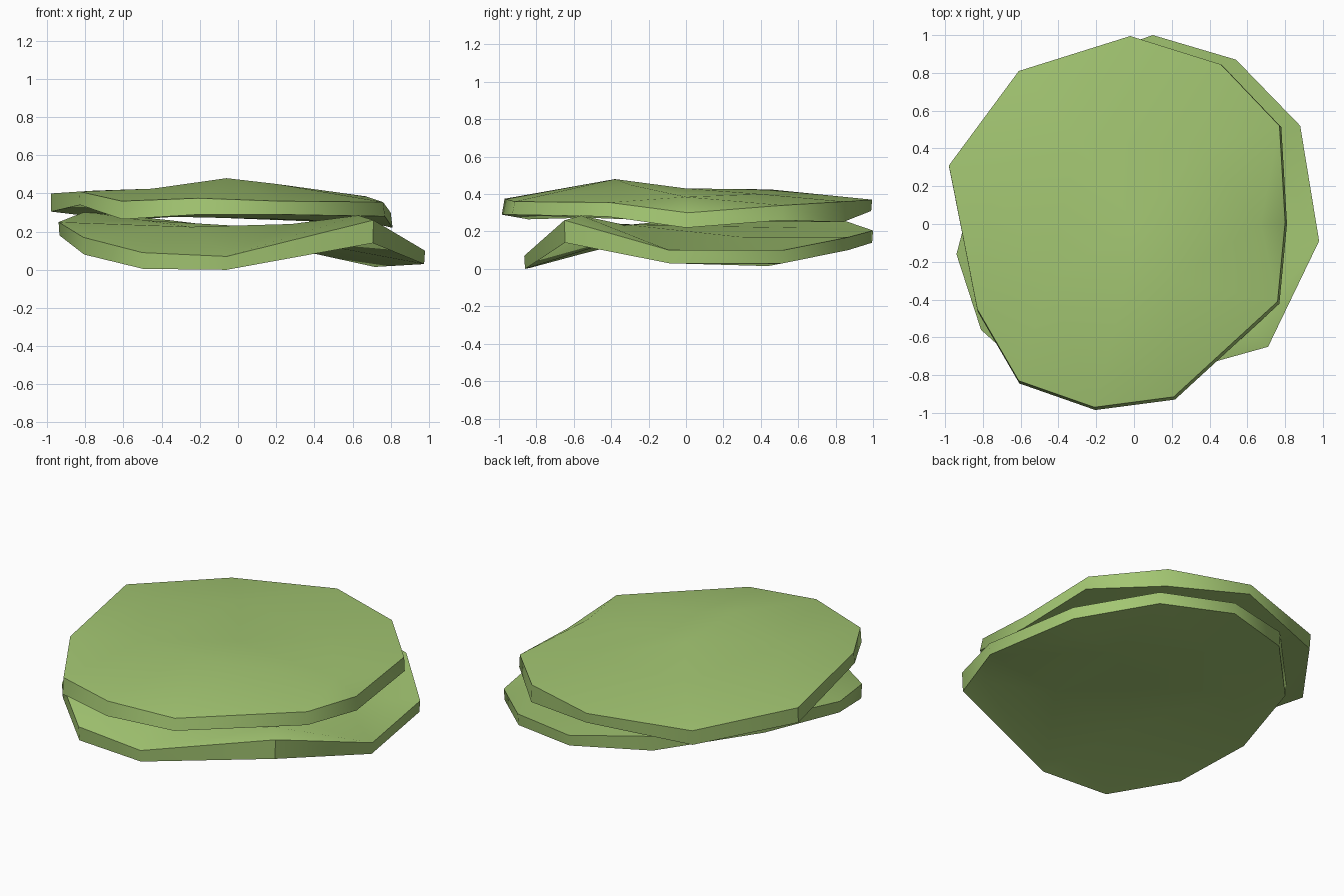
import bpy, bmesh, math
from mathutils import Vector
from mathutils.geometry import delaunay_2d_cdt

green = bpy.data.materials.new("leaf_green")
green.diffuse_color = (0.366, 0.565, 0.168, 1)


def leaf(name, rim, bumps, spread, shift):
    """Wavy slab from rim and inner points, each (x, y, top z, bottom z)."""
    n = len(rim)
    pts = rim + bumps
    edges = [(i, (i + 1) % n) for i in range(n)]
    tris = delaunay_2d_cdt([Vector(p[:2]) for p in pts], edges, [], 1, 1e-5)[2]
    bm = bmesh.new()
    top = [bm.verts.new((x, y, t)) for x, y, t, b in pts]
    low = [bm.verts.new((x * spread + shift[0], y * spread + shift[1], b))
           for x, y, t, b in pts]
    for tri in tris:
        bm.faces.new([top[i] for i in tri])
        bm.faces.new([low[i] for i in reversed(tri)])
    for i, j in edges:
        bm.faces.new((top[i], top[j], low[j], low[i]))
    bmesh.ops.recalc_face_normals(bm, faces=bm.faces)
    for f in bm.faces:
        f.smooth = True
    me = bpy.data.meshes.new(name)
    bm.to_mesh(me)
    bm.free()
    me.set_sharp_from_angle(angle=math.radians(45))
    me.materials.append(green)
    ob = bpy.data.objects.new(name, me)
    bpy.context.collection.objects.link(ob)
    return ob


# Upper leaf slice
leaf("upper_leaf",
     [(-0.02, 0.995, 0.37, 0.31), (-0.61, 0.81, 0.35, 0.26),
      (-0.98, 0.31, 0.40, 0.305), (-0.83, -0.45, 0.41, 0.34),
      (-0.61, -0.83, 0.36, 0.265), (-0.21, -0.97, 0.375, 0.29),
      (0.21, -0.915, 0.36, 0.29), (0.76, -0.41, 0.355, 0.28),
      (0.80, 0.01, 0.30, 0.22), (0.77, 0.52, 0.34, 0.26),
      (0.46, 0.845, 0.36, 0.25)],
     [(-0.06, -0.38, 0.48, 0.30), (0.2, -0.3, 0.45, 0.265),
      (0.0, 0.0, 0.43, 0.27), (-0.3, 0.45, 0.425, 0.28),
      (0.67, 0.0, 0.385, 0.25), (-0.75, 0.2, 0.415, 0.31),
      (0.35, 0.4, 0.40, 0.255), (-0.45, -0.3, 0.425, 0.28)],
     1.005, (0.006, -0.01))

# Lower leaf slice, lifted at one front corner
leaf("lower_leaf",
     [(0.10, 1.0, 0.205, 0.14), (-0.36, 0.84, 0.26, 0.17),
      (-0.80, 0.37, 0.305, 0.22), (-0.94, -0.16, 0.25, 0.18),
      (-0.81, -0.56, 0.17, 0.08), (-0.50, -0.84, 0.09, 0.005),
      (-0.06, -0.865, 0.07, 0.0), (0.71, -0.65, 0.26, 0.14),
      (0.98, -0.09, 0.10, 0.03), (0.88, 0.52, 0.10, 0.03),
      (0.54, 0.87, 0.17, 0.10)],
     [(0.63, -0.56, 0.285, 0.19), (0.72, 0.44, 0.10, 0.015),
      (-0.25, -0.42, 0.225, 0.14), (0.0, 0.0, 0.23, 0.14),
      (0.28, -0.35, 0.24, 0.16), (-0.5, 0.25, 0.26, 0.18),
      (0.4, 0.3, 0.17, 0.085), (-0.05, 0.6, 0.22, 0.14)],
     0.995, (0, 0))
